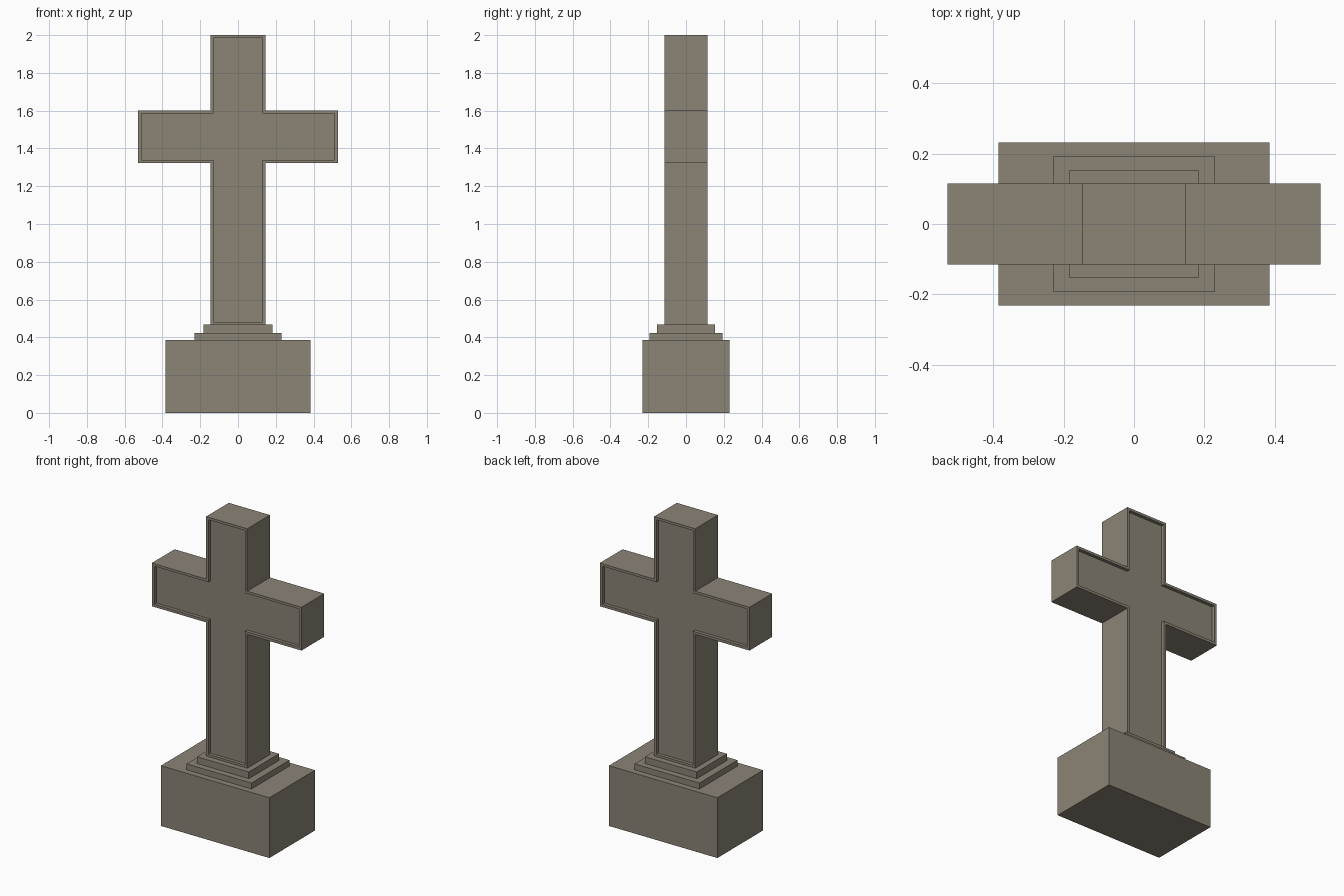
import bpy, bmesh

if "Cube" in bpy.data.objects:
    bpy.data.objects.remove(bpy.data.objects["Cube"])

stone = bpy.data.materials.new("stone")
stone.diffuse_color = (0.26, 0.23, 0.18, 1)
stone.use_nodes = True
stone.node_tree.nodes["Principled BSDF"].inputs["Base Color"].default_value = stone.diffuse_color


def finish(name, bm):
    bmesh.ops.recalc_face_normals(bm, faces=bm.faces)
    mesh = bpy.data.meshes.new(name)
    bm.to_mesh(mesh)
    bm.free()
    mesh.materials.append(stone)
    obj = bpy.data.objects.new(name, mesh)
    bpy.context.collection.objects.link(obj)


def block(name, hx, hy, z0, z1):
    bm = bmesh.new()
    bmesh.ops.create_cube(bm, size=1)
    for v in bm.verts:
        v.co = (v.co.x * 2 * hx, v.co.y * 2 * hy, z1 if v.co.z > 0 else z0)
    finish(name, bm)


def cross_outline(stem, arm, bottom, arm_low, arm_high, top):
    right = [(stem, bottom), (stem, arm_low), (arm, arm_low),
             (arm, arm_high), (stem, arm_high), (stem, top)]
    return right + [(-x, z) for x, z in reversed(right)]


# Plinth and two steps
block("plinth", 0.384, 0.231, 0, 0.386)
block("lower_step", 0.23, 0.192, 0.386, 0.424)
block("upper_step", 0.183, 0.153, 0.424, 0.467)

# Cross with a recessed panel inside a thin rim, front and back
outer = cross_outline(0.146, 0.53, 0.467, 1.323, 1.6, 2.0)
inner = cross_outline(0.13, 0.512, 0.482, 1.34, 1.584, 1.984)
half, floor = 0.115, 0.094
bm = bmesh.new()
loops = [[bm.verts.new((x, y, z)) for x, z in outline]
         for outline, y in ((inner, -floor), (inner, -half), (outer, -half),
                            (outer, half), (inner, half), (inner, floor))]
for a, b in zip(loops, loops[1:]):
    for i in range(len(a)):
        j = (i + 1) % len(a)
        bm.faces.new((a[i], a[j], b[j], b[i]))
bm.faces.new(loops[0])
bm.faces.new(loops[-1])
finish("cross", bm)
